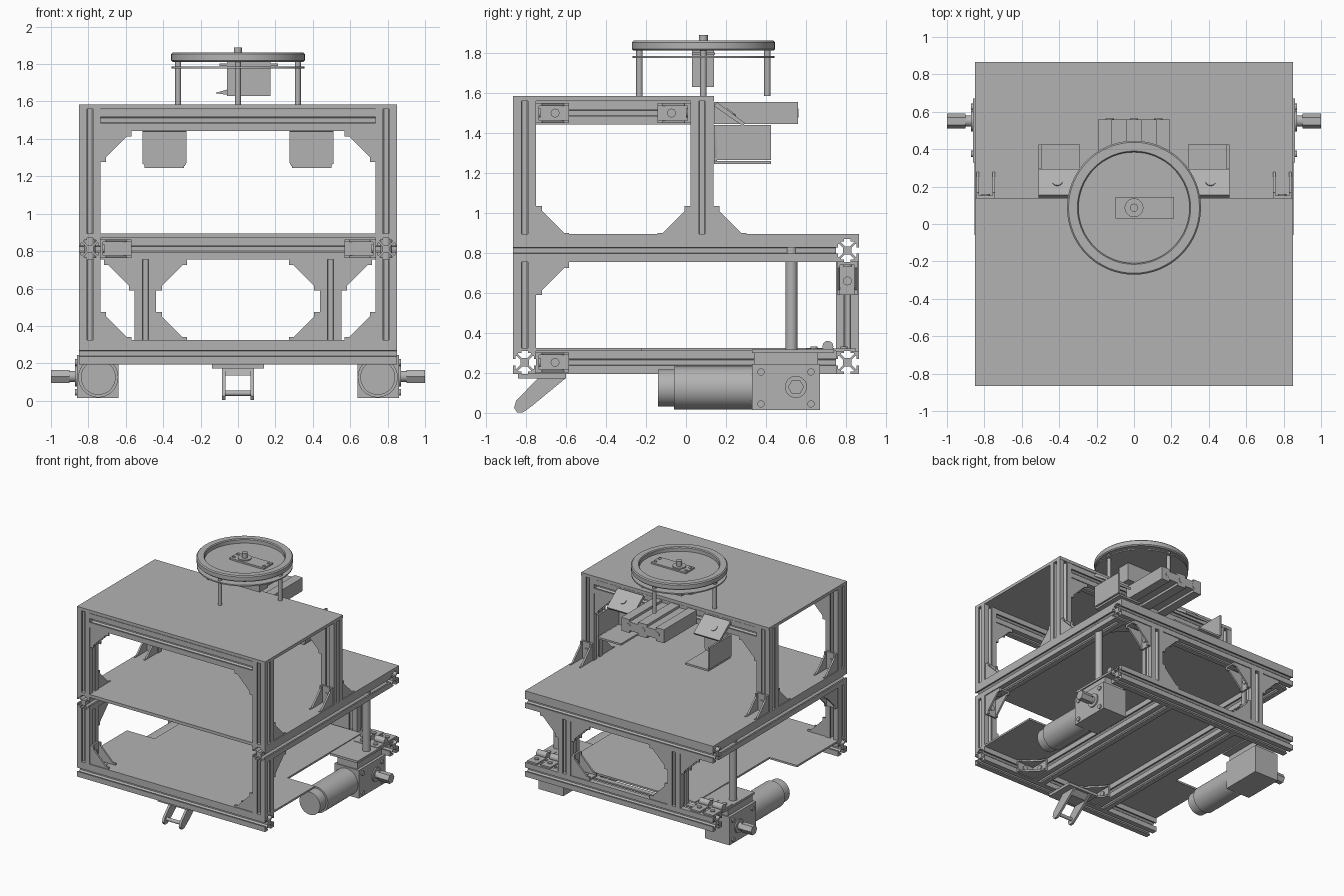
import bpy, bmesh, math
from mathutils import Matrix, Vector

if "Cube" in bpy.data.objects:
    bpy.data.objects.remove(bpy.data.objects["Cube"])

grey = bpy.data.materials.new("plain grey")
grey.use_nodes = True
grey.diffuse_color = (0.45, 0.45, 0.45, 1)
grey.node_tree.nodes["Principled BSDF"].inputs["Base Color"].default_value = (0.45, 0.45, 0.45, 1)
made = []


def add(name, mesh, matrix=None):
    ob = bpy.data.objects.new(name, mesh)
    bpy.context.scene.collection.objects.link(ob)
    if matrix:
        ob.matrix_world = matrix
    made.append(ob)
    return ob


def finish(name, bm):
    bmesh.ops.recalc_face_normals(bm, faces=bm.faces)
    mesh = bpy.data.meshes.new(name)
    bm.to_mesh(mesh)
    bm.free()
    mesh.materials.append(grey)
    return mesh


def place(axis, u, v, w):
    return {"x": (w, u, v), "y": (u, w, v), "z": (u, v, w)}[axis]


def extrude(bm, points, axis, lo, hi):
    face = bm.faces.new([bm.verts.new(place(axis, u, v, lo)) for u, v in points])
    new = bmesh.ops.extrude_face_region(bm, geom=[face], use_keep_orig=True)["geom"]
    verts = [g for g in new if isinstance(g, bmesh.types.BMVert)]
    bmesh.ops.translate(bm, verts=verts, vec=place(axis, 0, 0, hi - lo))


def prism(name, points, axis, lo, hi):
    bm = bmesh.new()
    extrude(bm, points, axis, lo, hi)
    return add(name, finish(name, bm))


def rect(u0, u1, v0, v1):
    return [(u0, v0), (u1, v0), (u1, v1), (u0, v1)]


def box(name, x, y, z):
    return prism(name, rect(*sorted(x), *sorted(y)), "z", *z)


def circle(u, v, r, n=32):
    return [(u + r * math.cos(2 * math.pi * i / n), v + r * math.sin(2 * math.pi * i / n)) for i in range(n)]


def rod(name, axis, u, v, r, lo, hi, n=32):
    return prism(name, circle(u, v, r, n), axis, min(lo, hi), max(lo, hi))


# T-slot rail section, one side repeated four times
H = 0.0575
side = [(-H, H), (-.016, H), (-.016, .046), (-.032, .046), (-.032, .040), (-.013, .021)]
side += [(-u, v) for u, v in reversed(side[1:])]
section = []
for k in range(4):
    c, s = [(1, 0), (0, -1), (-1, 0), (0, 1)][k]
    section += [(u * c - v * s, u * s + v * c) for u, v in side]


def rail(name, axis, u, v, lo, hi):
    return prism(name, [(a + u, b + v) for a, b in section], axis, lo, hi)


# Corner bracket: two legs, two cheeks, two bolts
L, W, T = 0.165, 0.05, 0.014
bm = bmesh.new()
extrude(bm, rect(0, L, 0, T), "z", -W, W)
extrude(bm, rect(0, T, 0, L), "z", -W, W)
cheek = [(0, 0), (L, 0), (L, .03), (L - .025, .03), (.03, L - .025), (.03, L), (0, L)]
extrude(bm, cheek, "z", -W, -W + T)
extrude(bm, cheek, "z", W - T, W)
extrude(bm, circle(.095, 0, .022, 16), "y", T, T + .008)
extrude(bm, circle(.095, 0, .022, 16), "x", T, T + .008)
bracket_mesh = finish("corner_bracket", bm)


def bracket(corner, a, b):
    a, b = Vector(a), Vector(b)
    rot = Matrix((a, b, a.cross(b))).transposed().to_4x4()
    add("corner_bracket", bracket_mesh, Matrix.Translation(corner) @ rot)


X, Y, Z = Vector((1, 0, 0)), Vector((0, 1, 0)), Vector((0, 0, 1))
EX, EY = 0.7925, 0.8075      # rail centre lines
RY = 0.08                    # rear upper post line

# Cross rails
rail("top_front_rail", "x", -EY, 1.5, -.735, .735)
rail("top_rear_rail", "x", RY, 1.5, -.735, .735)
rail("top_centre_rail", "y", 0, 1.5, -.75, .0225)
rail("middle_rear_rail", "x", EY, .8125, -.85, .85)
rail("bottom_front_rail", "x", -EY, .2525, -.85, .85)
rail("bottom_rear_rail", "x", EY, .2525, -.85, .85)
for y, d in ((-.75, Y), (.0225, -Y)):
    for s in (-1, 1):
        bracket((s * H, y, 1.5), s * X, d)

for s in (-1, 1):
    # Posts and side rails
    rail("front_upper_post", "z", s * EX, -EY, .87, 1.565)
    rail("rear_upper_post", "z", s * EX, RY, .87, 1.565)
    rail("front_lower_post", "z", s * EX, -EY, .31, .755)
    rail("rear_lower_post", "z", s * .495, EY, .31, .755)
    rail("middle_side_rail", "y", s * EX, .8125, -.865, .75)
    rail("bottom_inner_rail", "y", s * .31, .2525, -.75, .75)
    # Corner brackets
    bracket((s * .735, -EY, 1.4425), -s * X, -Z)
    bracket((s * .735, RY, 1.4425), -s * X, -Z)
    bracket((s * EX, -.75, .87), Y, Z)
    bracket((s * EX, RY - H, .87), -Y, Z)
    bracket((s * EX, RY + H, .87), Y, Z)
    bracket((s * EX, -.75, .755), Y, -Z)
    bracket((s * .735, -EY, .31), -s * X, Z)
    bracket((s * .5525, EY, .755), s * X, -Z)
    bracket((s * .4375, EY, .755), -s * X, -Z)
    bracket((s * .4375, EY, .31), -s * X, Z)
    bracket((s * .735, .75, .8125), -s * X, -Y)
    bracket((s * .31 + H, -.75, .2525), X, Y)

# Deck plates
box("top_plate", (-.85, .85), (-.865, .14), (1.56, 1.585))
box("middle_plate", (-.85, .85), (-.865, .865), (.87, .895))
half = [(.85, -.865), (.85, -.22), (.6, -.22), (.6, .74)]
prism("bottom_plate", half + [(-x, y) for x, y in reversed(half)], "z", .31, .325)

for s in (-1, 1):
    # Drive motor, gearbox and shaft
    rod("motor_body", "y", s * .747, .125, .107, -.06, .34, 48)
    rod("motor_cap", "y", s * .747, .125, .093, -.14, -.06, 48)
    box("gearbox", (s * .64, s * .862), (.33, .67), (.015, .245))
    rod("gearbox_boss", "x", .55, .13, .055, s * .862, s * .872)
    rod("drive_shaft", "x", .55, .13, .03, s * .86, s * .91)
    rod("shaft_hub", "x", .55, .13, .04, s * .9, s, 6)
    for y in (.375, .625):
        for z in (.045, .205):
            rod("gearbox_bolt", "x", y, z, .018, s * .86, s * .872, 16)
    # Motor mount, hinge and support pole
    box("mount_block", (s * .66, s * .84), (.34, .66), (.245, .3))
    box("mount_plate", (s * .6, s * .85), (.33, .74), (.3, .318))
    for x in (.63, .75):
        rod("hinge_barrel", "x", .71, .333, .027, s * x, s * (x + .09), 24)
        for y in (.64, .79):
            rod("hinge_bolt", "z", s * (x + .045), y, .018, .31, .332, 16)
        box("hinge_leaf", (s * x, s * (x + .09)), (.6, .85), (.31, .322))
    rod("support_pole", "z", s * EX, .5275, .03, .31, .875)
    # Sensor holder: sloped tab over an open cup
    a, b = sorted((s * .275, s * .51))
    prism("sensor_tab", [(.14, 1.535), (.155, 1.555), (.295, 1.45), (.285, 1.435)], "x", a, b)
    prism("sensor_front_wall", [(a, 1.44), (a, 1.275), (a + .01, 1.255), (a + .03, 1.245), (b - .03, 1.245),
                                (b - .01, 1.255), (b, 1.275), (b, 1.44)], "y", .14, .155)
    box("sensor_outer_wall", (s * .495, s * .51), (.14, .425), (1.265, 1.44))
    box("sensor_floor", (s * .29, s * .5), (.14, .425), (1.245, 1.26))
    tab = rod("sensor_ring", "z", 0, 0, .027, 0, .006)
    tab.location = (s * .41, .225, 1.502)
    tab.rotation_euler.x = -math.atan2(.105, .14)

# Rear arm: slotted bar with end bosses
top = [(.193, 1.555), (.12, 1.555), (.12, 1.535), (.04, 1.535), (.04, 1.555)]
top += [(-x, z) for x, z in reversed(top)]
prism("rear_arm", top + [(x, 3.0 - z) for x, z in reversed(top)], "y", .14, .56)
for x in (-.13, 0, .13):
    rod("arm_end_boss", "y", x, 1.5, .022, .555, .563, 20)

# Caster fork
box("caster_plate", (-.14, .14), (-.84, -.6), (.172, .195))
fork = [(-.6, .175), (-.74, .175), (-.85, .06), (-.86, .025), (-.845, .003), (-.815, .003), (-.77, .035)]
for s in (-1, 1):
    prism("caster_cheek", fork, "x", min(s * .066, s * .085), max(s * .066, s * .085))
prism("caster_crown", [(-.62, .172), (-.735, .172), (-.77, .135), (-.66, .135)], "x", -.07, .07)
rod("caster_axle", "x", -.82, .04, .014, -.085, .085, 16)

# Turntable: rimmed disc, lower disc, four standoffs
CY = 0.087
profile = [(0, 1.812), (.35, 1.812), (.358, 1.82), (.358, 1.854), (.35, 1.862),
           (.303, 1.862), (.297, 1.855), (.297, 1.826), (0, 1.826)]
bm = bmesh.new()
verts = [bm.verts.new((r, CY, z)) for r, z in profile]
edges = [bm.edges.new(p) for p in zip(verts, verts[1:])]
bmesh.ops.spin(bm, geom=verts + edges, cent=(0, CY, 0), axis=(0, 0, 1), angle=2 * math.pi, steps=64)
bmesh.ops.remove_doubles(bm, verts=bm.verts, dist=1e-5)
add("turntable", finish("turntable", bm))
rod("lower_disc", "z", 0, CY, .355, 1.776, 1.786, 64)
for x, y in ((1, 0), (-1, 0), (0, 1), (0, -1)):
    rod("standoff", "z", x * .32, CY + y * .32, .016, 1.585, 1.815, 16)

# Servo
box("servo_body", (-.058, .175), (.03, .14), (1.63, 1.838))
for z in (1.79, 1.828):
    box("servo_flange", (-.1, .215), (.03, .145), (z, z + .012))
for x in (-.08, .195):
    for y in (.06, .115):
        rod("servo_screw", "z", x, y, .012, 1.83, 1.845, 12)
rod("servo_tower", "z", 0, CY, .05, 1.83, 1.85)
rod("servo_spline", "z", 0, CY, .022, 1.85, 1.89, 16)
prism("servo_cable", [(-.125, 1.645), (-.055, 1.635), (-.055, 1.665)], "y", .07, .1)

# Smooth round parts, keep edges crisp
bpy.ops.object.select_all(action="DESELECT")
for ob in made:
    ob.select_set(True)
bpy.context.view_layer.objects.active = made[0]
bpy.ops.object.shade_smooth_by_angle(angle=math.radians(28))
